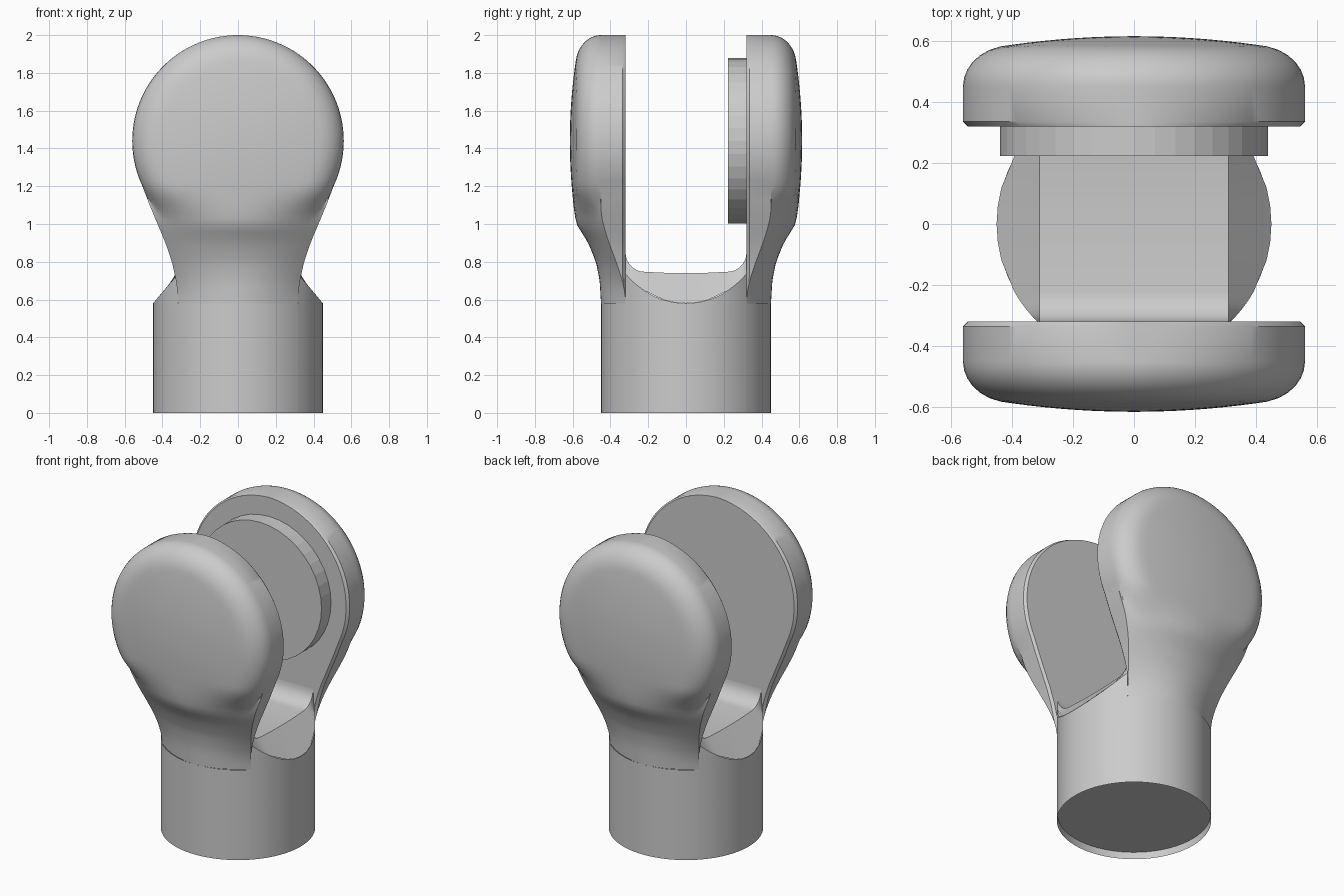
import bpy, bmesh
from math import sin, cos, sqrt, pi, radians, hypot, asin

if "Cube" in bpy.data.objects:
    bpy.data.objects.remove(bpy.data.objects["Cube"])

R, IN, ZC, RD = 0.45, 0.32, 1.44, 0.56   # shaft radius, slot half-width, disc centre and radius


def lerp(a, b, t):
    return a + (b - a) * t


def table(pts, z):
    for (z0, v0), (z1, v1) in zip(pts, pts[1:]):
        if z <= z1:
            return lerp(v0, v1, max(0, (z - z0) / (z1 - z0)))
    return pts[-1][1]


def smooth(a, b, z):
    t = min(1, max(0, (z - a) / (b - a)))
    return t * t * (3 - 2 * t)


def grid(bm, rows, closed=False):
    vr = [[bm.verts.new(p) for p in r] for r in rows]
    n = len(rows[0])
    for a, b in zip(vr, vr[1:]):
        for i in range(n if closed else n - 1):
            j = (i + 1) % n
            bm.faces.new((a[i], a[j], b[j], b[i]))


def finish(bm, name, angle=35):
    bmesh.ops.remove_doubles(bm, verts=bm.verts, dist=0.0005)
    bmesh.ops.recalc_face_normals(bm, faces=bm.faces)
    me = bpy.data.meshes.new(name)
    bm.to_mesh(me)
    bm.free()
    ob = bpy.data.objects.new(name, me)
    bpy.context.collection.objects.link(ob)
    bpy.ops.object.select_all(action='DESELECT')
    ob.select_set(True)
    bpy.context.view_layer.objects.active = ob
    bpy.ops.object.shade_smooth_by_angle(angle=radians(angle))
    return ob


# Fork arm: horizontal sections that turn from a shaft segment into a domed disc
NECK_W = [(.58, .316), (.66, .322), (.72, .332), (.8, .35), (.9, .384),
          (1.0, .426), (1.1, .468), (1.2, .506)]
NECK_Y = [(.58, .45), (.7, .457), (.8, .477), (.9, .518), (1.0, .58), (1.1, .598), (1.2, .606)]


def disc_y(r):
    if r < 0.44:
        return 0.615 - 0.034 * (r / 0.44) ** 2
    return 0.45 + 0.135 * sqrt(max(0, 1 - ((min(r, RD) - 0.40) / 0.16) ** 2))


def arm(name, side):
    zs = [.58 + .62 * i / 18 for i in range(18)]
    zs += [ZC + RD * sin(radians(-25.4 + 115.4 * i / 32)) for i in range(33)]
    rows = []
    for z in zs:
        w = table(NECK_W, z) if z < 1.2 else sqrt(max(0, RD * RD - (z - ZC) ** 2))
        edge = lerp(IN, 0.45, smooth(.58, 1.1, z))
        s = smooth(0.98, 1.2, z)
        bev = min(0.015, w)
        lip = min(IN + 0.015, edge)
        row = [(w - bev, IN), (w, lip)]
        for i in range(29):
            u = cos(pi * i / 28)
            neck = edge + (table(NECK_Y, z) - edge) * (1 - u * u)
            row.append((u * w, lerp(neck, disc_y(hypot(u * w, z - ZC)), s)))
        row += [(-w, lip), (bev - w, IN)]
        rows.append([(x, y * side, z) for x, y in row])
    bm = bmesh.new()
    grid(bm, rows, closed=True)
    finish(bm, name)


arm("front_arm", -1)
arm("back_arm", 1)

# Shaft: round wall with sloped shoulders, saddle floor and recessed underside
bm = bmesh.new()
A = asin(IN / R)


def shoulder(y):
    x = sqrt(R * R - y * y)
    return x, 0.58 + (R - x) * 1.17


for s in (1, -1):
    side = [-A + 2 * A * i / 24 for i in range(25)]
    grid(bm, [[(s * R * cos(t), R * sin(t), 0) for t in side],
              [(s * R * cos(t), R * sin(t), shoulder(R * sin(t))[1]) for t in side]])
    face = [A + (pi - 2 * A) * i / 24 for i in range(25)]
    grid(bm, [[(R * cos(t), s * R * sin(t), z) for t in face] for z in (0, 0.58)])

fillet = [(0.22 + 0.1 * sin(a), 0.85 - 0.103 * cos(a)) for a in
          [pi / 2 * i / 8 for i in range(9)]]
half = [(0.0, .74), (.06, .74), (.12, .742)] + fillet
floor = [(-y, z) for y, z in half[:0:-1]] + half
rows = []
for y, z in floor:
    xc, zc = shoulder(y)
    rows.append([(-xc, y, zc), (-.31, y, z), (.31, y, z), (xc, y, zc)])
grid(bm, rows)
finish(bm, "shaft")

bm = bmesh.new()
bmesh.ops.create_circle(bm, cap_ends=True, segments=64, radius=R - 0.002)
cap = finish(bm, "shaft_underside")
cap.data.flip_normals()
cap.location.z = 0.045

# Round boss on the inside of the back arm
bpy.ops.mesh.primitive_cylinder_add(vertices=40, radius=0.438, depth=0.11,
                                    location=(0, 0.278, ZC), rotation=(pi / 2, 0, 0))
bpy.context.object.name = "inner_boss"
